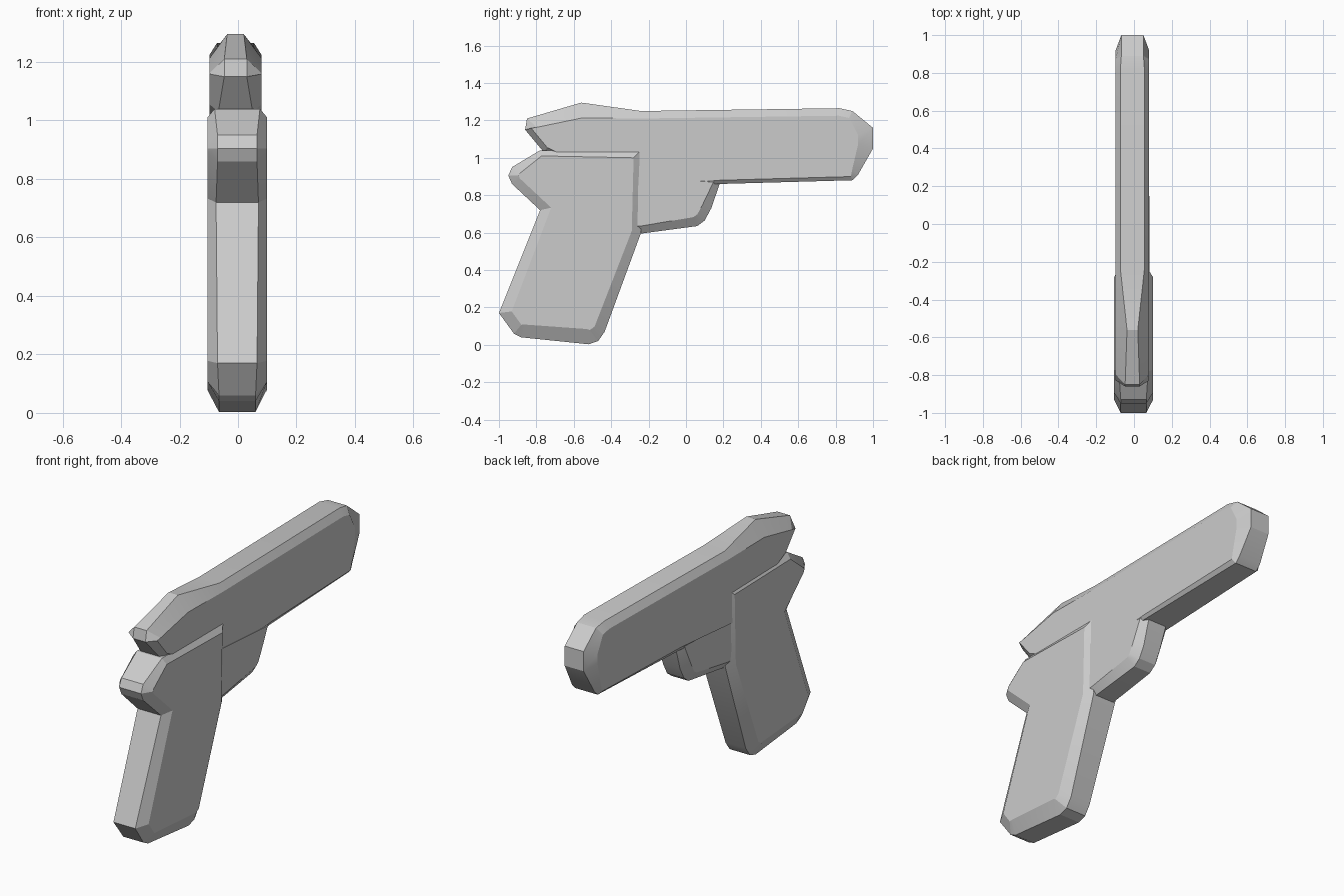
import bpy, bmesh
from mathutils import Vector

if "Cube" in bpy.data.objects:
    bpy.data.objects.remove(bpy.data.objects["Cube"])


def chamfered_plate(name, x0, x1, profile):
    """Extrude a side profile across x; each point is (y, z, inset, depth) of its edge chamfer."""
    pts = [Vector(p[:2]) for p in profile]
    n = len(pts)
    area = sum(pts[i - 1].cross(pts[i]) for i in range(n))
    sign = 1 if area > 0 else -1
    inner = []
    for i, p in enumerate(pts):
        a = (p - pts[i - 1]).normalized()
        b = (pts[(i + 1) % n] - p).normalized()
        na, nb = Vector((-a.y, a.x)) * sign, Vector((-b.y, b.x)) * sign
        mitre = (na + nb).normalized()
        inner.append(p + mitre * profile[i][2] / max(mitre.dot(na), 0.6))
    bm = bmesh.new()
    rings = []
    for x, direction, ring in ((x0, 0, inner), (x0, 1, pts), (x1, -1, pts), (x1, 0, inner)):
        rings.append([bm.verts.new((x + direction * profile[i][3], q.x, q.y))
                      for i, q in enumerate(ring)])
    for r, s in zip(rings, rings[1:]):
        for i in range(n):
            j = (i + 1) % n
            bm.faces.new((r[i], r[j], s[j], s[i]))
    caps = [bm.faces.new(rings[0]), bm.faces.new(rings[-1])]
    bmesh.ops.triangulate(bm, faces=caps)
    bmesh.ops.recalc_face_normals(bm, faces=bm.faces)
    mesh = bpy.data.meshes.new(name)
    bm.to_mesh(mesh)
    bm.free()
    obj = bpy.data.objects.new(name, mesh)
    bpy.context.collection.objects.link(obj)
    bpy.ops.object.select_all(action='DESELECT')
    obj.select_set(True)
    bpy.context.view_layer.objects.active = obj
    bpy.ops.object.shade_smooth_by_angle(angle=0.3)
    return obj


# Long upper slide with humped rear and bevelled nose
chamfered_plate("slide", -0.097, 0.08, [
    (-0.76, 1.03, 0.03, 0.03), (-0.86, 1.15, 0.03, 0.05), (-0.85, 1.21, 0.06, 0.05),
    (-0.56, 1.295, 0.08, 0.06), (-0.24, 1.25, 0.04, 0.025), (0.82, 1.265, 0.04, 0.025),
    (0.89, 1.25, 0.04, 0.03), (1.0, 1.16, 0.08, 0.03), (1.0, 1.05, 0.08, 0.03),
    (0.92, 0.91, 0.04, 0.02), (0.89, 0.88, 0.02, 0.02), (0.18, 0.86, 0.02, 0.01),
    (-0.30, 0.84, 0.0, 0.01)])

# Frame with rear spur, continuing into the raked grip
chamfered_plate("grip_frame", -0.105, 0.10, [
    (-1.0, 0.17, 0.06, 0.035), (-0.78, 0.72, 0.05, 0.03), (-0.93, 0.86, 0.05, 0.035),
    (-0.95, 0.905, 0.05, 0.035), (-0.93, 0.95, 0.05, 0.035), (-0.78, 1.04, 0.03, 0.025),
    (-0.24, 1.04, 0.04, 0.025), (-0.24, 0.60, 0.05, 0.03), (-0.435, 0.07, 0.06, 0.04),
    (-0.47, 0.02, 0.07, 0.04), (-0.52, 0.003, 0.08, 0.04), (-0.88, 0.04, 0.07, 0.04),
    (-0.92, 0.06, 0.06, 0.04)])

# Solid trigger guard block under the slide
chamfered_plate("trigger_guard", -0.093, 0.082, [
    (-0.30, 0.90, 0.0, 0.01), (0.17, 0.90, 0.03, 0.02), (0.18, 0.86, 0.04, 0.03),
    (0.135, 0.73, 0.05, 0.035), (0.10, 0.665, 0.05, 0.035), (0.06, 0.635, 0.05, 0.035),
    (-0.24, 0.595, 0.04, 0.03), (-0.30, 0.595, 0.04, 0.03)])
